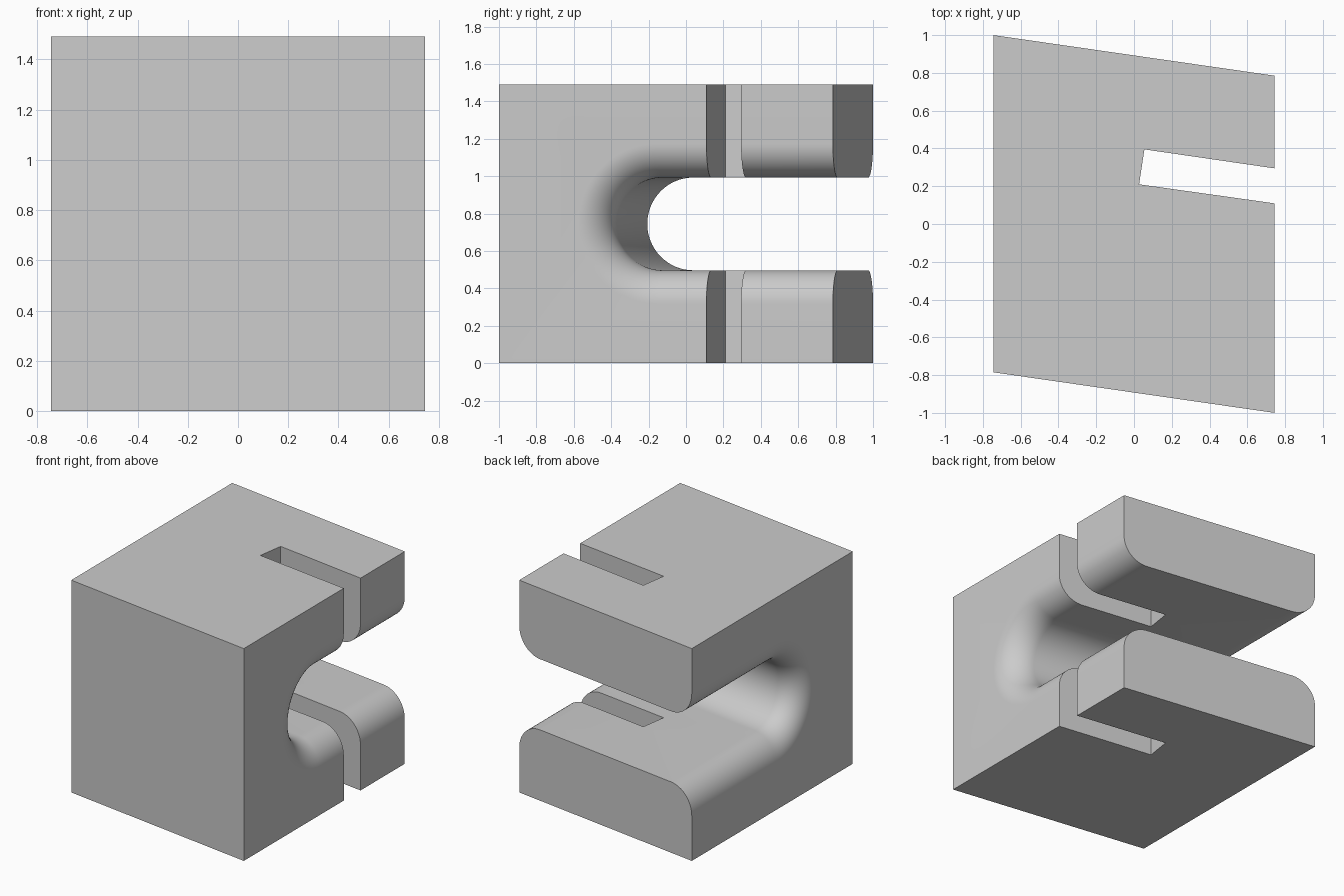
import bpy
import bmesh
from math import sin, cos, pi

if "Cube" in bpy.data.objects:
    bpy.data.objects.remove(bpy.data.objects["Cube"])

HALF = 0.745      # half width and half height
SKEW = -0.144     # y shift per unit x
BORE = 0.248      # channel radius
FILLET = 0.18     # rounding where the channel meets the sides

grey = bpy.data.materials.new("light_grey")
grey.use_nodes = True
colour = (0.6, 0.6, 0.6, 1)
grey.diffuse_color = colour
grey.node_tree.nodes["Principled BSDF"].inputs["Base Color"].default_value = colour


def loft(name, rings):
    """Solid made by joining closed rings of points, capped at both ends."""
    bm = bmesh.new()
    rows = [[bm.verts.new(p) for p in ring] for ring in rings]
    for a, b in zip(rows, rows[1:]):
        for i in range(len(a)):
            j = (i + 1) % len(a)
            bm.faces.new((a[i], a[j], b[j], b[i]))
    bm.faces.new(rows[0])
    bm.faces.new(rows[-1])
    bmesh.ops.recalc_face_normals(bm, faces=bm.faces)
    mesh = bpy.data.meshes.new(name)
    bm.to_mesh(mesh)
    bm.free()
    obj = bpy.data.objects.new(name, mesh)
    bpy.context.collection.objects.link(obj)
    mesh.materials.append(grey)
    return obj


def prism(name, outline, low, high):
    return loft(name, [[(x, y, z) for x, y in outline] for z in (low, high)])


def channel_ring(x, radius, steps=48):
    """U-shaped section, open towards the back."""
    centre = -0.042 + SKEW * x
    arc = [(x, centre - radius * sin(pi * i / steps),
            HALF - radius * cos(pi * i / steps)) for i in range(steps + 1)]
    return [(x, 2, HALF - radius)] + arc + [(x, 2, HALF + radius)]


# Skewed block
block = prism("slotted_block", [(-HALF, -0.785), (HALF, -1), (HALF, 0.785), (-HALF, 1)],
              0, 2 * HALF)

# Channel cutter, flared at both sides
flare = [(HALF - FILLET + FILLET * sin(pi * i / 32),
          BORE + FILLET * (1 - cos(pi * i / 32))) for i in range(17)]
flare.append((HALF + 0.1, BORE + FILLET))
stations = [(-x, r) for x, r in reversed(flare)] + flare
channel = loft("channel_cutter", [channel_ring(x, r) for x, r in stations])

# Upright slit cutter, open towards the left side
slit = prism("slit_cutter", [(0.027, 0.21), (0.845, 0.095), (0.845, 0.28), (0.055, 0.395)],
             -0.1, 2 * HALF + 0.1)

bpy.context.view_layer.objects.active = block
block.select_set(True)
for cutter in (channel, slit):
    mod = block.modifiers.new(cutter.name, "BOOLEAN")
    mod.operation = "DIFFERENCE"
    mod.solver = "EXACT"
    mod.object = cutter
    bpy.ops.object.modifier_apply(modifier=mod.name)
    bpy.data.objects.remove(cutter)

bpy.ops.object.shade_smooth_by_angle(angle=0.5)
